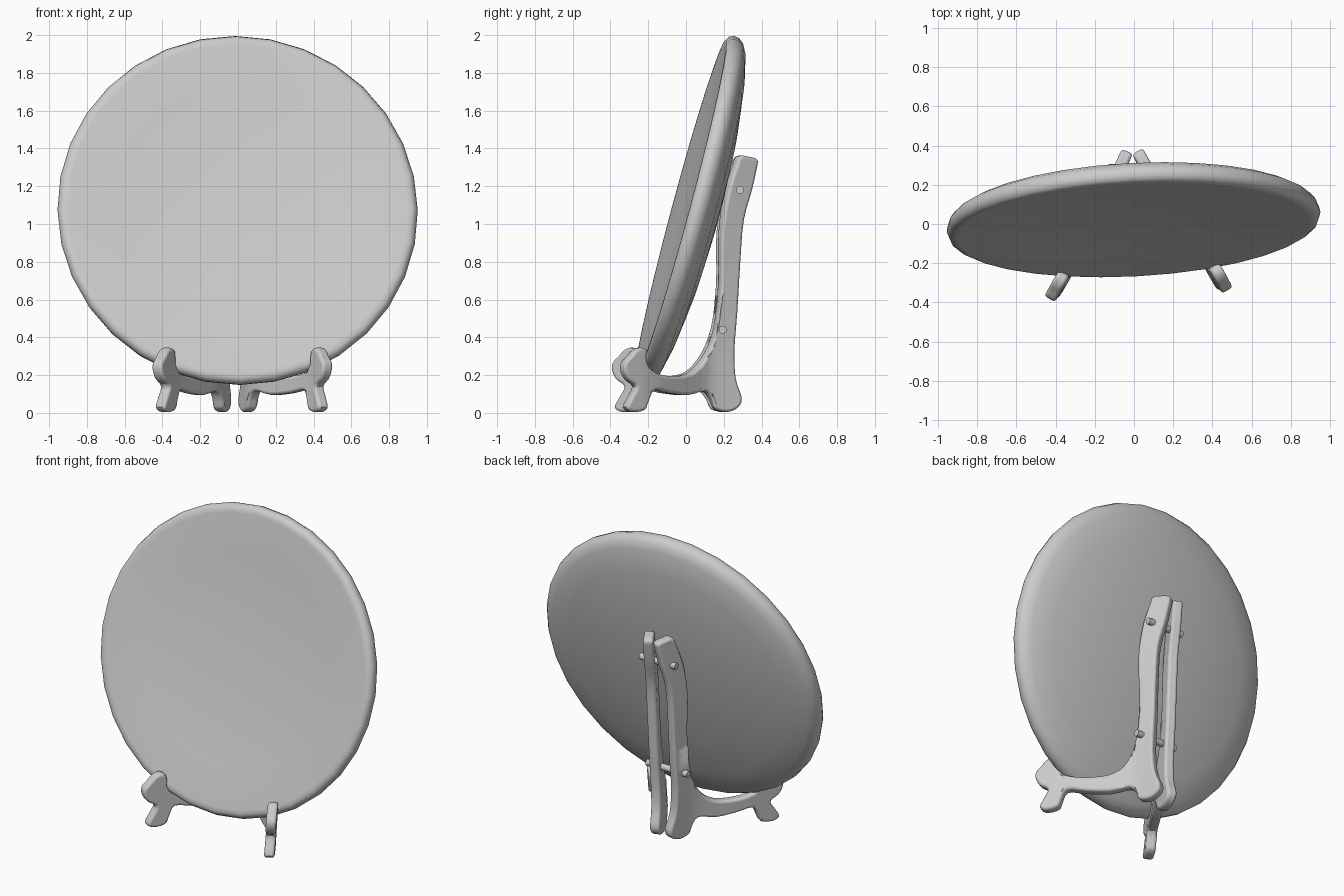
import bpy, bmesh, math
from mathutils import Vector, Matrix

if "Cube" in bpy.data.objects:
    bpy.data.objects.remove(bpy.data.objects["Cube"])

grey = bpy.data.materials.new("plain grey")
grey.use_nodes = True
GREY = (0.6, 0.6, 0.6, 1)
grey.diffuse_color = GREY
grey.node_tree.nodes["Principled BSDF"].inputs["Base Color"].default_value = GREY


def finish(name, bm, angle=40):
    bmesh.ops.recalc_face_normals(bm, faces=bm.faces)
    mesh = bpy.data.meshes.new(name)
    bm.to_mesh(mesh)
    bm.free()
    mesh.materials.append(grey)
    obj = bpy.data.objects.new(name, mesh)
    bpy.context.collection.objects.link(obj)
    bpy.ops.object.select_all(action="DESELECT")
    bpy.context.view_layer.objects.active = obj
    obj.select_set(True)
    bpy.ops.object.shade_smooth_by_angle(angle=math.radians(angle))
    return obj


def smooth_loop(points, steps=3):
    """Closed rounded outline through the given points."""
    out, n = [], len(points)
    for i in range(n):
        p0, p1, p2, p3 = (Vector(points[(i + k) % n]) for k in (-1, 0, 1, 2))
        for s in range(steps):
            t = s / steps
            out.append(0.5 * (2 * p1 + (p2 - p0) * t
                              + (2 * p0 - 5 * p1 + 4 * p2 - p3) * t * t
                              + (3 * p1 - p0 - 3 * p2 + p3) * t ** 3))
    return out


# Plate: shallow dish (radius, depth) with a rounded rim, spun then leaned back
PLATE = [(0, 0.05), (0.35, 0.043), (0.65, 0.026), (0.9, 0.002), (0.925, 0.002),
         (0.945, 0.014), (0.955, 0.04), (0.95, 0.068), (0.93, 0.094),
         (0.89, 0.115), (0.75, 0.148), (0.5, 0.181), (0.25, 0.198), (0, 0.204)]
bm = bmesh.new()
verts = [bm.verts.new((r, depth, 0)) for r, depth in PLATE]
edges = [bm.edges.new(pair) for pair in zip(verts, verts[1:])]
bmesh.ops.spin(bm, geom=verts + edges, cent=(0, 0, 0), axis=(0, 1, 0),
               angle=math.tau, steps=32)
bmesh.ops.remove_doubles(bm, verts=bm.verts, dist=0.001)
bm.transform(Matrix.Translation((0, -0.03, 1.083))
             @ Matrix.Rotation(math.radians(3), 4, "Z")
             @ Matrix.Rotation(math.radians(-15), 4, "X"))
finish("plate", bm, 60)

# Side outline of a stand half: post, back foot, rail, front foot and hook (y, z)
STAND = [(0.257, 1.315), (0.267, 1.348), (0.29, 1.362), (0.32, 1.357),
         (0.352, 1.35), (0.37, 1.335), (0.365, 1.295),
         (0.34, 1.18), (0.297, 1.02), (0.28, 0.81), (0.265, 0.54), (0.25, 0.33),
         (0.258, 0.18), (0.29, 0.08), (0.272, 0.03), (0.215, 0.005),
         (0.15, 0.02), (0.128, 0.07), (0.09, 0.115), (0, 0.095), (-0.1, 0.105),
         (-0.18, 0.12), (-0.21, 0.06), (-0.23, 0.015), (-0.29, 0.005),
         (-0.325, 0.03), (-0.3, 0.085), (-0.275, 0.14), (-0.315, 0.175),
         (-0.337, 0.22), (-0.335, 0.265), (-0.305, 0.3), (-0.28, 0.33),
         (-0.25, 0.345), (-0.222, 0.335), (-0.214, 0.3), (-0.215, 0.26),
         (-0.18, 0.215), (-0.1, 0.195), (0, 0.205),
         (0.07, 0.26), (0.125, 0.36), (0.16, 0.5), (0.178, 0.7), (0.178, 0.9),
         (0.19, 1.05), (0.22, 1.2)]


def plan_x(path, y):
    """Sideways position of the stand at depth y, along a bent plan line."""
    for (ya, xa), (yb, xb) in zip(path, path[1:]):
        if y >= yb or (yb, xb) == path[-1]:
            return xa + (xb - xa) * (y - ya) / (yb - ya)


def stand_half(name, path, tilt, twist, stretch):
    half = 0.031
    bm = bmesh.new()
    face = bm.faces.new([bm.verts.new((-half, 0.38 - (0.38 - p.x) * stretch, p.y))
                         for p in smooth_loop(STAND)])
    new = bmesh.ops.extrude_face_region(bm, geom=[face])["geom"]
    bmesh.ops.translate(bm, vec=(2 * half, 0, 0),
                        verts=[v for v in new if isinstance(v, bmesh.types.BMVert)])
    # Slice across the rail and up the post so that they can bend
    cuts = [((0, 0.16 - i * 0.03, 0), (0, 1, 0)) for i in range(15)]
    cuts += [((0, 0, 0.3 + i * 0.15), (0, 0, 1)) for i in range(7)]
    for point, direction in cuts:
        bmesh.ops.bisect_plane(bm, geom=bm.verts[:] + bm.edges[:] + bm.faces[:],
                               dist=0.002, plane_co=point, plane_no=direction)
    for v in bm.verts:
        x, y, z = v.co
        near, far = plan_x(path, y - 0.04), plan_x(path, y + 0.04)
        turn = twist * z if y > 0.1 else 0
        normal = Vector((0.08, near - far - 0.08 * turn)).normalized()
        mid = (near + far + plan_x(path, y)) / 3 + twist * z * (max(y, 0.1) - 0.25)
        v.co = (mid + tilt * z + normal.x * x, y + normal.y * x, z)
    obj = finish(name, bm)
    bevel = obj.modifiers.new("soft edges", "BEVEL")
    bevel.width = 0.015
    bevel.segments = 3
    bevel.limit_method = "ANGLE"
    bevel.angle_limit = math.radians(55)
    bevel.use_clamp_overlap = False


stand_half("left_stand", [(0.4, -0.007), (0.1, 0.083), (-0.19, 0.372), (-0.4, 0.497)],
           0.036, -0.2, 1)
stand_half("right_stand", [(0.4, -0.032), (0.1, -0.108), (-0.22, -0.325), (-0.4, -0.433)],
           -0.014, 0.15, 1.06)

# Dowels joining the two stand halves
for name, y, z, x0, x1 in (("upper_dowel", 0.285, 1.18, -0.13, 0.13),
                           ("lower_dowel", 0.195, 0.44, -0.155, 0.145)):
    bm = bmesh.new()
    bmesh.ops.create_cone(bm, cap_ends=True, segments=16, radius1=0.021,
                          radius2=0.021, depth=x1 - x0)
    bm.transform(Matrix.Translation(((x0 + x1) / 2, y, z))
                 @ Matrix.Rotation(math.pi / 2, 4, "Y"))
    finish(name, bm)
